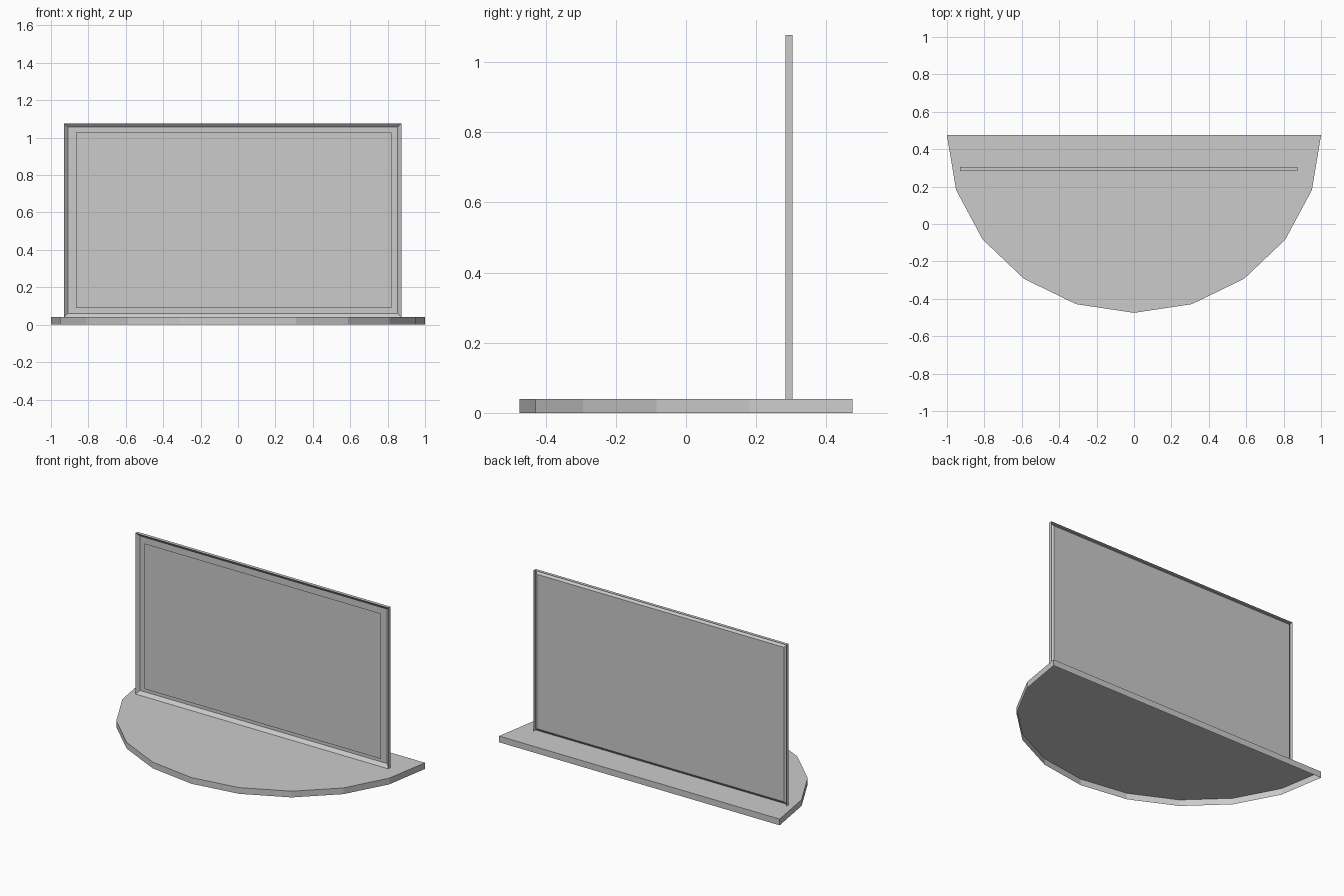
import bpy, bmesh, math

if "Cube" in bpy.data.objects:
    bpy.data.objects.remove(bpy.data.objects["Cube"])


def make_object(name, bm):
    mesh = bpy.data.meshes.new(name)
    bm.to_mesh(mesh)
    bm.free()
    obj = bpy.data.objects.new(name, mesh)
    bpy.context.collection.objects.link(obj)
    return obj


def rect_loop(bm, x0, x1, z0, z1, y):
    return [bm.verts.new(p) for p in
            ((x0, y, z0), (x1, y, z0), (x1, y, z1), (x0, y, z1))]


def bridge(bm, a, b):
    for i in range(len(a)):
        j = (i + 1) % len(a)
        bm.faces.new((a[i], a[j], b[j], b[i]))


# Half-round base slab, ten facets along the curved front, open underneath
BASE_TOP = 0.04
bm = bmesh.new()
outline = []
for k in range(11):
    a = math.pi * k / 10
    outline.append((-math.cos(a), 0.475 - 0.95 * math.sin(a)))
bottom = [bm.verts.new((x, y, 0)) for x, y in outline]
top = [bm.verts.new((x, y, BASE_TOP)) for x, y in outline]
bm.faces.new(top)
bridge(bm, bottom, top)
make_object("base", bm)

# Thin upright frame: outer wall, then a bevel sloping in to the panel
X0, X1, Z0, Z1 = -0.93, 0.873, BASE_TOP, 1.077
FRONT, BACK, PANEL, LIP = 0.283, 0.304, 0.302, 0.021


def inset(d):
    return X0 + d, X1 - d, Z0 + d, Z1 - d


bm = bmesh.new()
back = rect_loop(bm, X0, X1, Z0, Z1, BACK)
front = rect_loop(bm, X0, X1, Z0, Z1, FRONT)
inner = rect_loop(bm, *inset(LIP), PANEL)
bridge(bm, back, front)
bridge(bm, front, inner)
make_object("screen_frame", bm)

# Flat panel closing the recess
bm = bmesh.new()
bm.faces.new(rect_loop(bm, *inset(LIP), PANEL))
make_object("screen_panel", bm)

# Display sheet standing just in front of the panel
bm = bmesh.new()
bm.faces.new(rect_loop(bm, -0.865, 0.82, 0.09, 1.027, FRONT))
make_object("display", bm)
